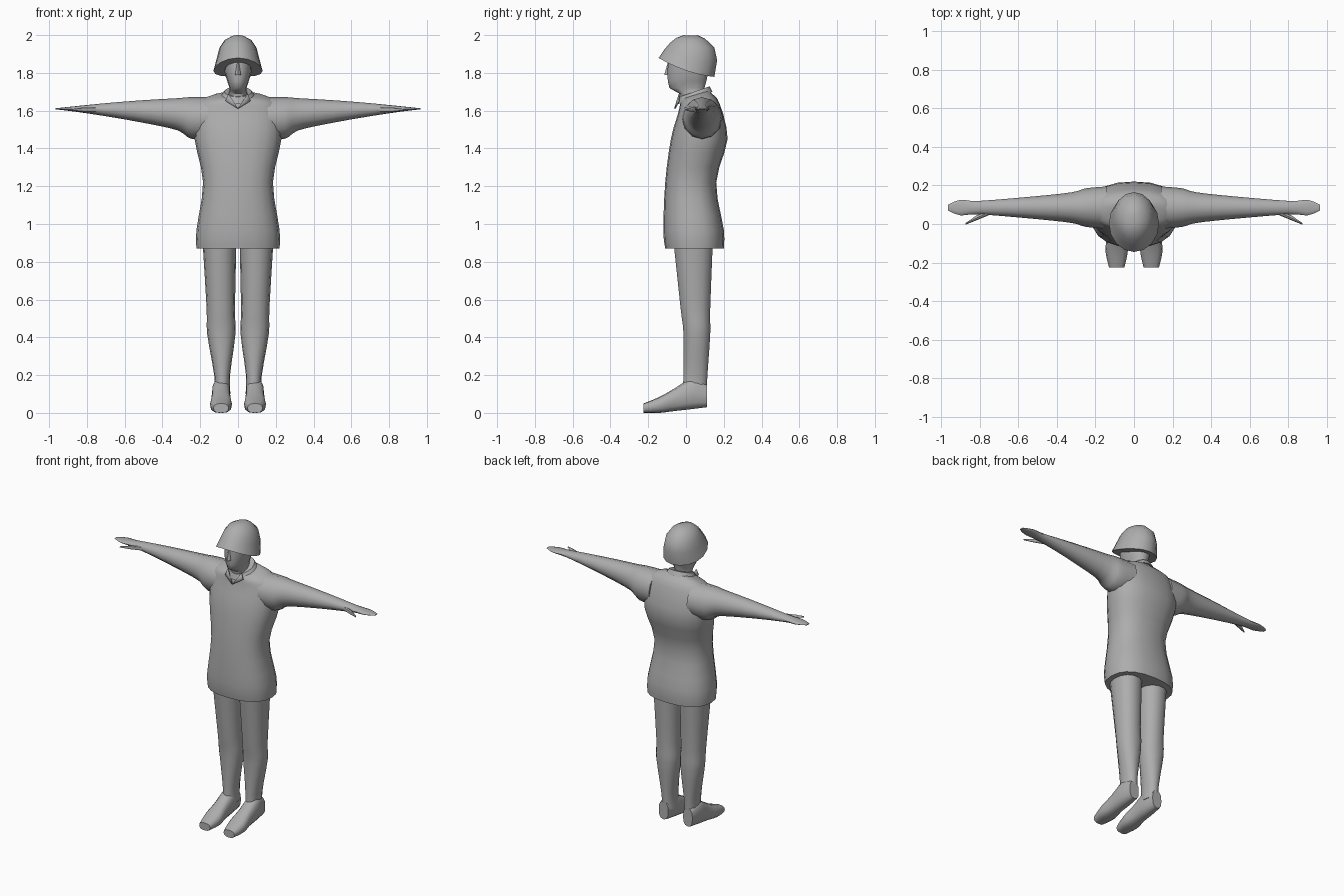
import bpy, bmesh, math
from mathutils import Vector

default_cube = bpy.data.objects.get("Cube")
if default_cube:
    bpy.data.objects.remove(default_cube, do_unlink=True)

grey = bpy.data.materials.new("plain_grey")
grey.use_nodes = True
colour = (.42, .42, .42, 1)
grey.diffuse_color = colour
grey.node_tree.nodes["Principled BSDF"].inputs["Base Color"].default_value = colour


def finish(name, bm, mirror=False, angle=45):
    """Turn a bmesh into a shaded object, mirrored across x when asked."""
    bmesh.ops.recalc_face_normals(bm, faces=bm.faces)
    mesh = bpy.data.meshes.new(name)
    bm.to_mesh(mesh)
    bm.free()
    mesh.materials.append(grey)
    obj = bpy.data.objects.new(name, mesh)
    bpy.context.collection.objects.link(obj)
    if mirror:
        obj.modifiers.new("mirror", 'MIRROR')
    bpy.ops.object.select_all(action='DESELECT')
    obj.select_set(True)
    bpy.context.view_layer.objects.active = obj
    bpy.ops.object.shade_smooth_by_angle(angle=math.radians(angle))
    return obj


def flowing(points, steps=3):
    """Fill in measurements along a smooth curve through a few key points."""
    keys = [Vector(p) for p in points]
    keys = [keys[0], *keys, keys[-1]]
    result = []
    for before, start, end, after in zip(keys, keys[1:], keys[2:], keys[3:]):
        leave, arrive = (end - before) / 2, (after - start) / 2
        for step in range(steps):
            t = step / steps
            pull = (end - start) * (3 - 2 * t) * t * t
            swing = leave * t * (1 - t) ** 2 - arrive * t * t * (1 - t)
            result.append(start + pull + swing)
    return result + [keys[-1]]


def loft(name, rings, sides=16, power=2.0, mirror=False, sag=0.0):
    """Skin a row of rounded cross-sections, each a centre and two half axes."""
    bm = bmesh.new()
    loops = []
    for centre, u, v in rings:
        loop = []
        for i in range(sides):
            turn = math.tau * i / sides
            c, s = math.cos(turn), math.sin(turn)
            a = math.copysign(abs(c) ** (2 / power), c)
            b = math.copysign(abs(s) ** (2 / power), s)
            drop = Vector((0, 0, sag * u.length * c * c))
            loop.append(bm.verts.new(centre + u * a + v * b - drop))
        loops.append(loop)
    for low, high in zip(loops, loops[1:]):
        for i in range(sides):
            j = (i + 1) % sides
            bm.faces.new((low[i], low[j], high[j], high[i]))
    bm.faces.new(loops[0])
    bm.faces.new(loops[-1])
    return finish(name, bm, mirror)


def level(z, front, back, half, x=0.0, slope=0.0):
    """Flat cross-section between a front and a back, tilted by a slope."""
    middle, reach = (front + back) / 2, (back - front) / 2
    return (Vector((x, middle, z + slope * middle)),
            Vector((half, 0, 0)), Vector((0, reach, slope * reach)))


def sideways(x, y, z, depth, height):
    """Upright cross-section facing sideways."""
    return Vector((x, y, z)), Vector((0, depth, 0)), Vector((0, 0, height))


def forwards(y, half, low, high, x):
    """Upright cross-section facing forwards."""
    return (Vector((x, y, (low + high) / 2)),
            Vector((half, 0, 0)), Vector((0, 0, (high - low) / 2)))


# Tunic, with levels tilting forwards towards the neck
tunic = flowing([
    (.87, -.11, .2, .22),
    (.97, -.12, .2, .22),
    (1.22, -.11, .16, .185),
    (1.45, -.08, .22, .23),
    (1.6, -.04, .18, .22),
    (1.65, -.03, .14, .17),
    (1.67, -.02, .12, .08)])
loft("tunic", [level(*r, slope=max(0, r[0] - 1.5) * 1.8) for r in tunic],
     sides=20, power=2.4)

# Sleeves and flat hands, hanging lower where they are thicker
arm = flowing([
    (.14, .11, .11),
    (.25, .1, .11),
    (.32, .08, .085),
    (.5, .06, .06),
    (.8, .035, .022),
    (.9, .04, .01),
    (.965, .015, .003)])
loft("arm", [sideways(x, .085, 1.61 - 4 * height ** 2, depth, height)
             for x, depth, height in arm], sides=12, mirror=True)

# Thumbs
loft("thumb", [sideways(x, y, 1.605, size, size) for x, y, size in (
    (.73, .07, .015), (.82, .03, .012), (.875, 0, .004))], sides=8, mirror=True)

# Legs, standing slightly closer together at the ankles
leg = flowing([
    (.92, -.07, .145, .09),
    (.55, -.03, .13, .075),
    (.42, -.015, .13, .075),
    (.2, -.015, .115, .042),
    (.1, -.02, .11, .042)])
loft("leg", [level(*r, x=.08 + r[0] / 50) for r in leg],
     sides=14, power=2.2, mirror=True)

# Shoes
shoe = flowing([
    (.11, .035, .03, .15),
    (.03, .048, .02, .18),
    (-.06, .05, .01, .13),
    (-.14, .058, 0, .085),
    (-.225, .04, 0, .05)])
loft("shoe", [forwards(*r, x=.09) for r in shoe], sides=12, power=2.6, mirror=True)

# Neck, head and nose
head = flowing([
    (1.62, -.03, .09, .055),
    (1.69, -.035, .1, .05),
    (1.72, -.09, .1, .045),
    (1.8, -.1, .12, .07),
    (1.9, -.095, .12, .075)], steps=2)
loft("head", [level(*r) for r in head], sides=14, power=2.2)
loft("nose", [level(*r) for r in (
    (1.79, -.115, -.08, .015), (1.86, -.095, -.08, .007))], sides=8)

# Helmet, its rim sloping down to the back
loft("helmet", [level(*r, slope=2 * (r[0] - 2)) for r in (
    (1.83, -.145, .15, .13),
    (1.9, -.115, .165, .112),
    (1.95, -.085, .15, .098),
    (1.985, -.05, .1, .07),
    (2, -.01, .06, .03))], sag=.14)

# Collar and its pointed front flaps
loft("collar", [level(*r, slope=.35) for r in (
    (1.65, -.045, .14, .1), (1.685, -.035, .125, .072))])
bm = bmesh.new()
bm.faces.new([bm.verts.new(p) for p in (
    (0, -.055, 1.61), (.065, -.035, 1.65), (.05, -.03, 1.69))])
flap = finish("collar_flap", bm, mirror=True)
flap.modifiers.new("thickness", 'SOLIDIFY').thickness = .008
